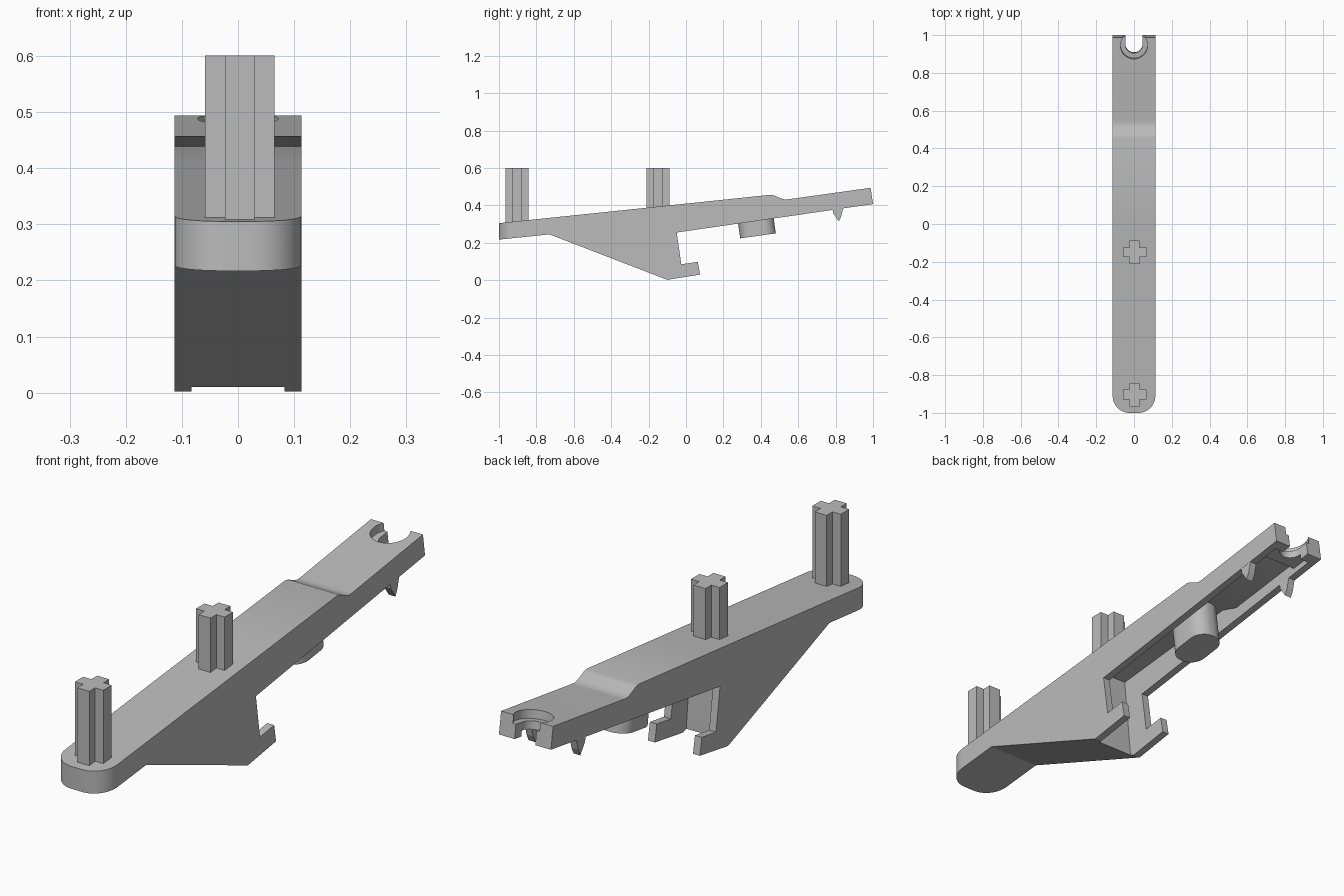
import bpy, bmesh, math
from mathutils import Matrix, Vector

if "Cube" in bpy.data.objects:
    bpy.data.objects.remove(bpy.data.objects["Cube"])

grey = bpy.data.materials.new("plain_grey")
grey.use_nodes = True
grey.diffuse_color = (0.5, 0.5, 0.5, 1)
grey.node_tree.nodes["Principled BSDF"].inputs["Base Color"].default_value = (0.5, 0.5, 0.5, 1)

TILT = math.radians(8.0)   # slope of the arm


def prism(name, outline, lo, hi, axis="z", matrix=None):
    """Extrude an outline: (x, y) along z, or (y, z) along x."""
    bm = bmesh.new()
    place = (lambda a, b: (a, b, lo)) if axis == "z" else (lambda a, b: (lo, a, b))
    face = bm.faces.new([bm.verts.new(place(a, b)) for a, b in outline])
    new = bmesh.ops.extrude_face_region(bm, geom=[face])["geom"]
    move = Vector((0, 0, hi - lo)) if axis == "z" else Vector((hi - lo, 0, 0))
    bmesh.ops.translate(bm, vec=move, verts=[g for g in new if isinstance(g, bmesh.types.BMVert)])
    bmesh.ops.recalc_face_normals(bm, faces=bm.faces)
    if matrix:
        bm.transform(matrix)
    mesh = bpy.data.meshes.new(name)
    bm.to_mesh(mesh)
    bm.free()
    mesh.materials.append(grey)
    obj = bpy.data.objects.new(name, mesh)
    bpy.context.collection.objects.link(obj)
    return obj


def arc(cx, cy, r, start, end, n=12):
    return [(cx + r * math.cos(math.radians(start + (end - start) * i / n)),
             cy + r * math.sin(math.radians(start + (end - start) * i / n))) for i in range(n + 1)]


def select(obj):
    bpy.ops.object.select_all(action="DESELECT")
    obj.select_set(True)
    bpy.context.view_layer.objects.active = obj


def carve(obj, cutter, operation="DIFFERENCE"):
    cutter.hide_render = True
    mod = obj.modifiers.new("carve", "BOOLEAN")
    mod.operation, mod.solver, mod.object = operation, "EXACT", cutter
    select(obj)
    bpy.ops.object.modifier_apply(modifier=mod.name)
    bpy.data.objects.remove(cutter)


def smooth(obj):
    select(obj)
    bpy.ops.object.shade_smooth_by_angle(angle=math.radians(25))


# Arm with wedge and hooks, from its side profile
W = 0.113
arm = prism("arm", [(-1.01, 0.304), (0.455, 0.457), (0.475, 0.452), (0.51, 0.436), (0.53, 0.431),
                    (0.55, 0.433), (0.987, 0.494), (1.0, 0.407), (-0.05, 0.255), (-0.025, 0.085),
                    (0.063, 0.098), (0.075, 0.03), (-0.1, 0.002), (-0.73, 0.245), (-1.01, 0.216)],
            -W, W, "x")

# Rounded front end
R = 0.09
carve(arm, prism("plan_cutter", arc(-W + R, -1 + R, R, 180, 270) + arc(W - R, -1 + R, R, 270, 360)
                 + [(W, 0), (W + 0.05, 0.02), (W + 0.05, 1.2), (-W - 0.05, 1.2), (-W - 0.05, 0.02), (-W, 0)],
                 -0.5, 1), "INTERSECT")

# Hollow underside between the side walls
carve(arm, prism("hollow_cutter", [(-0.12, -0.05), (-0.12, 0.01), (-0.155, 0.353), (0.44, 0.415),
                                   (0.52, 0.39), (0.865, 0.436), (0.87, 0.412), (0.955, 0.424),
                                   (0.965, 0.35), (0.965, -0.05)], -0.083, 0.083, "x"))

# Open slot and round recess at the back end
seat = Matrix.Translation((0, 0.945, 0.487)) @ Matrix.Rotation(TILT, 4, "X")
carve(arm, prism("slot_cutter", arc(0, 0, 0.045, 180, 360, 24) + [(0.045, 0.2), (-0.045, 0.2)],
                 -0.3, 0.1, matrix=seat))
carve(arm, prism("recess_cutter", arc(0, 0, 0.072, 0, 352.5, 47), -0.032, 0.1, matrix=seat))
smooth(arm)

# Cross-shaped pins on top
A, B = 0.062, 0.026
cross = [(B, A), (B, B), (A, B), (A, -B), (B, -B), (B, -A),
         (-B, -A), (-B, -B), (-A, -B), (-A, B), (-B, B), (-B, A)]
for name, y, base in (("front_pin", -0.903, 0.29), ("middle_pin", -0.15, 0.37)):
    prism(name, cross, base, 0.601, matrix=Matrix.Translation((0.003, y, 0)))

# Rounded peg below the arm
px, py, r = 0.065, 0.096, 0.06
peg = prism("peg", arc(px - r, py - r, r, 0, 90) + arc(r - px, py - r, r, 90, 180)
            + arc(r - px, r - py, r, 180, 270) + arc(px - r, r - py, r, 270, 360), 0, 0.185,
            matrix=Matrix.Translation((0, 0.385, 0.237)) @ Matrix.Rotation(TILT, 4, "X"))
smooth(peg)

# Small pointed catches under both side walls
for side, x in (("left", 0.083), ("right", -0.1125)):
    prism(side + "_catch", [(0.782, 0.39), (0.787, 0.358), (0.817, 0.315), (0.83, 0.342), (0.841, 0.39)],
          x, x + 0.0295, "x")
